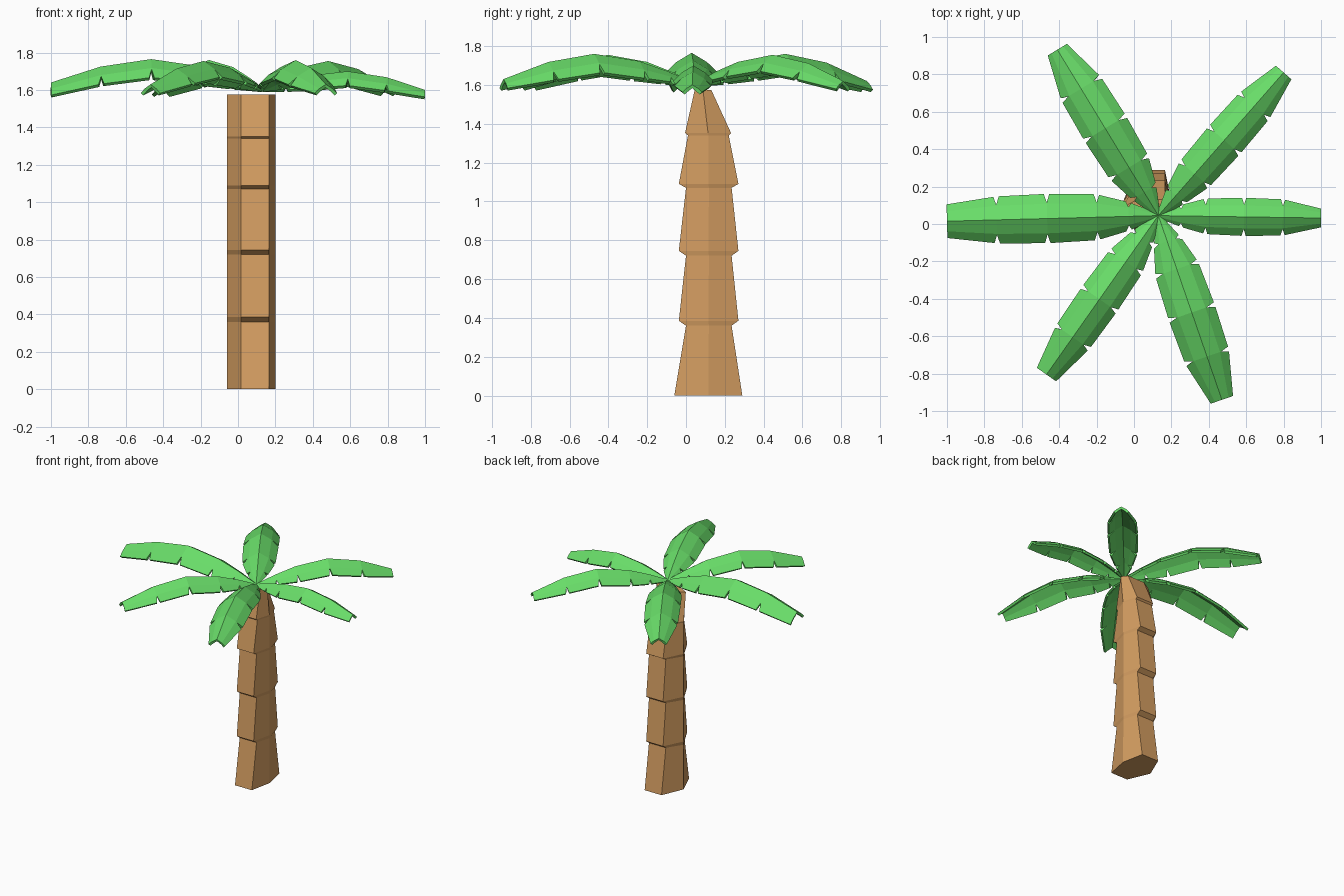
import bpy
from mathutils import Vector

if "Cube" in bpy.data.objects:
    bpy.data.objects.remove(bpy.data.objects["Cube"])


def material(name, color):
    m = bpy.data.materials.new(name)
    m.diffuse_color = (*color, 1)
    m.use_nodes = True
    m.node_tree.nodes["Principled BSDF"].inputs["Base Color"].default_value = m.diffuse_color
    return m


def make_object(name, verts, faces, mat):
    me = bpy.data.meshes.new(name)
    me.from_pydata(verts, [], faces)
    me.update()
    me.materials.append(mat)
    ob = bpy.data.objects.new(name, me)
    bpy.context.collection.objects.link(ob)
    return ob


bark = material("bark", (0.66, 0.34, 0.12))
green = material("leaf_green", (0.14, 0.72, 0.14))

# Trunk: six-sided rings (z, front y, back y), each segment flaring at its foot
rings = [(0, -0.06, 0.29), (0.36, 0.0, 0.235), (0.385, -0.037, 0.27),
         (0.72, 0.0, 0.235), (0.745, -0.037, 0.27), (1.07, 0.0, 0.235),
         (1.09, -0.037, 0.27), (1.34, 0.01, 0.22), (1.352, -0.005, 0.232),
         (1.575, 0.045, 0.13)]
verts, faces = [], []
for z, y0, y1 in rings:
    mid = (y0 + y1) / 2
    verts += [(0.015, y0, z), (0.165, y0, z), (0.20, mid, z),
              (0.165, y1, z), (0.015, y1, z), (-0.06, mid, z)]
for r in range(len(rings) - 1):
    for i in range(6):
        j = (i + 1) % 6
        faces.append((r * 6 + i, r * 6 + j, r * 6 + 6 + j, r * 6 + 6 + i))
top = len(verts) - 6
faces += [tuple(range(5, -1, -1)), tuple(range(top, top + 6))]
make_object("trunk", verts, faces, bark)

# Leaves: arched strips with a ridge, notched edges and a thin rim
STATIONS = [0, 0.14, 0.29, 0.526, 0.765, 1]
NOTCHED = STATIONS[1:5]


def interp(f, values):
    for i in range(5):
        a, b = STATIONS[i], STATIONS[i + 1]
        if f <= b:
            t = (f - a) / (b - a)
            return values[i] * (1 - t) + values[i + 1] * t
    return values[-1]


def leaf(name, tip, width, tip_width, peak, tip_z):
    base = Vector((0.13, 0.045, 0))
    axis = Vector((tip[0], tip[1], 0)) - base
    side = Vector((-axis.y, axis.x, 0)).normalized()
    widths = [0.012, width * 0.58, width * 0.93, width, width * 0.95, tip_width]
    rise = peak - 1.61
    heights = [1.61, 1.61 + rise * 0.4, 1.61 + rise * 0.75, peak,
               peak - (peak - tip_z) * 0.32, tip_z]
    rows = [(0, 0)]
    for s in NOTCHED:
        rows += [(s - 0.013, 0), (s, 1), (s + 0.013, 0)]
    rows.append((1, 0))
    verts, faces = [], []
    for f, notch in rows:
        w, z = interp(f, widths), interp(f, heights)
        edge = 0.65 if notch else 1.0
        for s, u, d in ((-1, edge, 0.36 + (edge - 0.6) * 0.95), (-1, 0.6, 0.36),
                        (0, 0, 0), (1, 0.6, 0.36),
                        (1, edge, 0.36 + (edge - 0.6) * 0.95)):
            p = base + axis * f + side * (s * u * w)
            verts.append((p.x, p.y, z - d * w))
    for r in range(len(rows) - 1):
        for i in range(4):
            k = r * 5 + i
            faces.append((k, k + 5, k + 6, k + 1))
    ob = make_object(name, verts, faces, green)
    mod = ob.modifiers.new("thickness", "SOLIDIFY")
    mod.thickness = 0.018
    mod.offset = -1


leaf("leaf_left", (-1.0, 0.015), 0.132, 0.09, 1.765, 1.64)
leaf("leaf_right", (1.0, 0.032), 0.102, 0.05, 1.70, 1.60)
leaf("leaf_back_right", (0.80, 0.81), 0.112, 0.055, 1.755, 1.62)
leaf("leaf_back_left", (-0.41, 0.932), 0.13, 0.06, 1.76, 1.62)
leaf("leaf_front_left", (-0.468, -0.805), 0.115, 0.063, 1.755, 1.63)
leaf("leaf_front_right", (0.47, -0.94), 0.13, 0.063, 1.76, 1.63)
